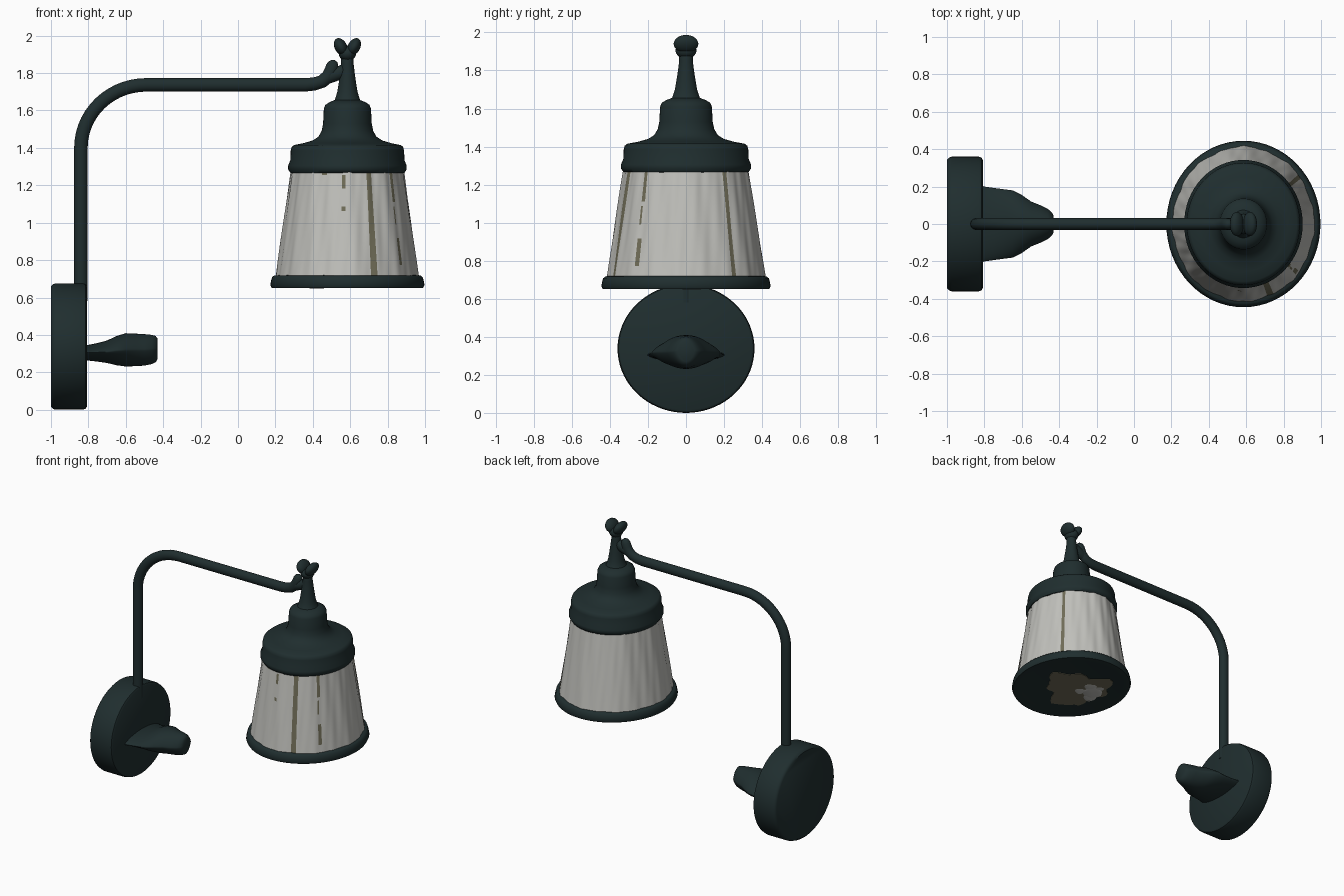
import bpy, bmesh, math, random
from mathutils import Vector

if "Cube" in bpy.data.objects:
    bpy.data.objects.remove(bpy.data.objects["Cube"])
random.seed(4)


def material(name, rgb):
    m = bpy.data.materials.new(name)
    m.diffuse_color = (*rgb, 1)
    m.use_nodes = True
    m.node_tree.nodes["Principled BSDF"].inputs["Base Color"].default_value = m.diffuse_color
    return m


DARK = material("dark_green_metal", (0.014, 0.027, 0.028))
GLASS = material("pale_grey_glass", (0.53, 0.53, 0.50))
OLIVE = material("olive_stain", (0.16, 0.15, 0.095))


def finish(name, bm, mats, angle=40):
    bmesh.ops.recalc_face_normals(bm, faces=bm.faces[:])
    me = bpy.data.meshes.new(name)
    bm.to_mesh(me)
    bm.free()
    ob = bpy.data.objects.new(name, me)
    bpy.context.collection.objects.link(ob)
    for m in mats:
        me.materials.append(m)
    bpy.ops.object.select_all(action='DESELECT')
    ob.select_set(True)
    bpy.context.view_layer.objects.active = ob
    bpy.ops.object.shade_smooth_by_angle(angle=math.radians(angle))
    return ob


def loft(name, rings, mats=(DARK,), rule=None, angle=40):
    """Skin closed rings of points, cap both ends; rule(centre) gives a material index."""
    bm = bmesh.new()
    vs = [[bm.verts.new(p) for p in r] for r in rings]
    n = len(vs[0])
    for a, b in zip(vs, vs[1:]):
        for i in range(n):
            f = bm.faces.new((a[i], a[(i + 1) % n], b[(i + 1) % n], b[i]))
            if rule:
                f.material_index = rule(f.calc_center_median())
    bm.faces.new(vs[0])
    bm.faces.new(vs[-1][::-1])
    return finish(name, bm, mats, angle)


LX = 0.585   # lamp axis


def turned(profile, n=64, sy=1.08, wobble=lambda t, z: 0):
    """Rings around the lamp axis from (radius, z) pairs."""
    out = []
    for r, z in profile:
        ring = []
        for i in range(n):
            t = 2 * math.pi * i / n
            q = r + wobble(t, z)
            ring.append((LX + q * math.cos(t), q * sy * math.sin(t), z))
        out.append(ring)
    return out


def ellipsoid(name, centre, radii, tilt=0):
    bm = bmesh.new()
    bmesh.ops.create_uvsphere(bm, u_segments=24, v_segments=16, radius=1)
    c, s = math.cos(tilt), math.sin(tilt)
    for v in bm.verts:
        x, y, z = (v.co[i] * radii[i] for i in range(3))
        v.co = Vector(centre) + Vector((c * x + s * z, y, c * z - s * x))
    return finish(name, bm, (DARK,))


def tube(name, pts, radii):
    """Round tube along a path in the y = 0 plane."""
    rings = []
    for i, (x, z) in enumerate(pts):
        a, b = pts[max(i - 1, 0)], pts[min(i + 1, len(pts) - 1)]
        d = Vector((b[0] - a[0], 0, b[1] - a[1])).normalized()
        side = Vector((-d.z, 0, d.x))
        r = radii[i]
        ring = []
        for k in range(20):
            t = 2 * math.pi * k / 20
            ring.append(Vector((x, 0, z)) + side * r * math.cos(t)
                        + Vector((0, 0.9 * r * math.sin(t), 0)))
        rings.append(ring)
    return loft(name, rings)


# round wall plate with softened edges
plate = [(-1.0, .95), (-.99, .985), (-.975, 1), (-.83, 1), (-.815, .985), (-.808, .95)]
loft("wall_plate", [[(x, .36 * s * math.cos(t), .338 + .338 * s * math.sin(t))
                     for t in (2 * math.pi * i / 72 for i in range(72))] for x, s in plate])

# flattened switch knob: (x, z centre, half width, half height)
knob = [(-.83, .305, .215, .04), (-.80, .305, .20, .042), (-.75, .307, .193, .05),
        (-.70, .31, .186, .06), (-.65, .316, .18, .078), (-.60, .32, .155, .089),
        (-.55, .32, .12, .087), (-.50, .32, .10, .084), (-.46, .322, .08, .078),
        (-.44, .324, .063, .07), (-.43, .325, .045, .055)]
rings = []
for x, zc, ry, rz in knob:
    ring = []
    for i in range(40):
        t = 2 * math.pi * i / 40
        ring.append((x, ry * math.cos(t), zc + rz * math.sin(t) * abs(math.sin(t)) ** .5))
    rings.append(ring)
loft("switch_knob", rings, angle=60)

# bent arm ending in an upturned hook
path = [(-.84, .58), (-.84, 1.0), (-.84, 1.35)]
path += [(-.49 - .35 * math.cos(a), 1.40 + .337 * math.sin(a))
         for a in (math.pi / 2 * i / 14 for i in range(15))]
path += [(0, 1.737), (.36, 1.737), (.41, 1.742), (.45, 1.755), (.48, 1.78),
         (.497, 1.81), (.505, 1.84), (.508, 1.86), (.508, 1.87)]
rad = [.036] * (len(path) - 7) + [.035, .035, .036, .036, .033, .024, .008]
tube("arm", path, rad)
tube("hook_link", [(.46, 1.765), (.50, 1.785), (.54, 1.80), (.59, 1.83)], [.03, .036, .036, .03])

# finial stem and forked top
loft("finial_stem", turned([(.09, 1.62), (.066, 1.66), (.054, 1.70), (.046, 1.75), (.039, 1.80),
                            (.033, 1.85), (.034, 1.89), (.02, 1.92)], 32), angle=60)
ellipsoid("finial_base", (LX, 0, 1.905), (.046, .055, .042))
for side, label in ((-1, "left"), (1, "right")):
    ellipsoid("finial_lobe_" + label, (LX + side * .035, 0, 1.94), (.033, .065, .05), side * .5)

# stepped metal cap
cap = [(.27, 1.262), (.305, 1.266), (.317, 1.285), (.317, 1.305), (.305, 1.335), (.303, 1.385),
       (.298, 1.405), (.285, 1.415), (.235, 1.425), (.185, 1.44), (.155, 1.46), (.138, 1.49),
       (.130, 1.53), (.126, 1.61), (.118, 1.63), (.095, 1.645), (.07, 1.655)]
loft("lamp_cap", turned(cap), angle=50)

# tapered glass shade: angle, half width (degrees), bottom and top of each stain
STAINS = [(38, 2.3, .70, 1.28), (-67.5, 2.3, .70, 1.28), (-40, 1.8, .78, .92),
          (-40, 1.2, 1.0, 1.08), (-40, 1.8, 1.12, 1.28), (-94, 1.8, 1.06, 1.09),
          (-94, 2.2, 1.18, 1.25), (-114, 3.2, 1.25, 1.28)]


def stain(c):
    a = math.degrees(math.atan2(c.y / 1.09, c.x - LX))
    return int(any(abs(a - t) < w and lo < c.z < hi for t, w, lo, hi in STAINS))


def ripple(t, z):
    return .003 * math.cos(8 * t) + .0022 * math.sin(19 * t + 5 * z) + .001 * math.sin(37 * t - 9 * z)


glass = [(.381 - .083 * i / 24, .70 + .58 * i / 24) for i in range(25)]
loft("glass_shade", turned(glass, 200, 1.09, ripple), (GLASS, OLIVE), stain, 60)

# rim and closed underside
rim = [(.35, .658), (.39, .65), (.405, .652), (.412, .667), (.408, .69), (.403, .708),
       (.392, .718), (.36, .72)]
loft("shade_rim", turned(rim), angle=50)

# ragged stain plate on the underside
bm = bmesh.new()
edge = []
for i in range(48):
    t = 2 * math.pi * i / 48
    r = .22 + .04 * math.sin(3 * t + 1) + .025 * math.sin(7 * t) + random.uniform(-.012, .012)
    edge.append(bm.verts.new((LX - .04 + r * math.cos(t), r * math.sin(t), .654)))
face = bm.faces.new(edge)
ext = bmesh.ops.extrude_face_region(bm, geom=[face])
for v in ext['geom']:
    if isinstance(v, bmesh.types.BMVert):
        v.co.z += .006
finish("underside_stain", bm, (OLIVE,))

# pale lumps of glass showing through the underside
bm = bmesh.new()
for dx, dy, r in ((-.17, .03, .075), (-.11, .08, .05), (-.2, -.04, .05), (-.09, -.01, .045), (-.18, .1, .04)):
    made = bmesh.ops.create_icosphere(bm, subdivisions=3, radius=r)
    for v in made['verts']:
        v.co *= 1 + .1 * math.sin(60 * v.co.x) * math.cos(70 * v.co.y)
        v.co = Vector((LX + dx + v.co.x, dy + v.co.y, .657 + v.co.z * .12))
finish("underside_glass", bm, (GLASS,), 60)
